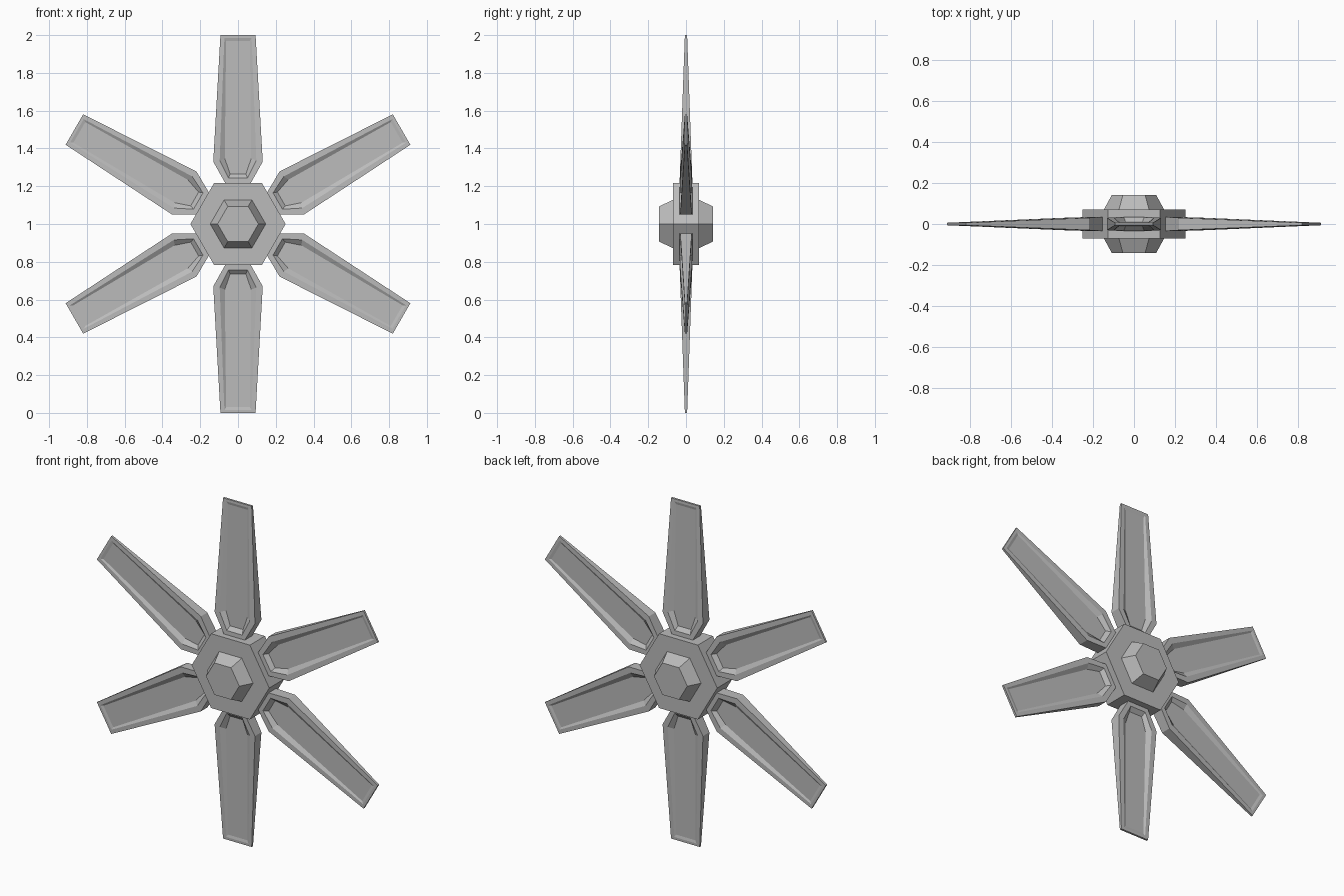
import bpy, bmesh
from math import pi, sin, cos, radians
from mathutils import Matrix

cube = bpy.data.objects.get("Cube")
if cube:
    bpy.data.objects.remove(cube)

grey = bpy.data.materials.new("metal_grey")
grey.use_nodes = True
colour = (0.5, 0.5, 0.5, 1)
grey.diffuse_color = colour
grey.node_tree.nodes["Principled BSDF"].inputs["Base Color"].default_value = colour

CENTRE = Matrix.Translation((0, 0, 1))


def finish(name, bm, matrix):
    bmesh.ops.recalc_face_normals(bm, faces=bm.faces)
    mesh = bpy.data.meshes.new(name)
    bm.to_mesh(mesh)
    bm.free()
    mesh.materials.append(grey)
    obj = bpy.data.objects.new(name, mesh)
    obj.matrix_world = matrix
    bpy.context.collection.objects.link(obj)


def loft(bm, rings):
    """Join successive closed rings of points with quads."""
    rings = [[bm.verts.new(p) for p in ring] for ring in rings]
    for a, b in zip(rings, rings[1:]):
        for i in range(len(a)):
            j = (i + 1) % len(a)
            bm.faces.new((a[i], a[j], b[j], b[i]))
    return rings


# Hub: hexagonal block with a tapered boss on both faces
def hexagon(radius, y):
    return [(radius * cos(k * pi / 3), y, radius * sin(k * pi / 3)) for k in range(6)]


bm = bmesh.new()
steps = [(0.108, -0.142), (0.147, -0.07), (0.252, -0.07)]
steps += [(r, -y) for r, y in reversed(steps)]
rings = loft(bm, [hexagon(r, y) for r, y in steps])
bm.faces.new(rings[0])
bm.faces.new(rings[-1])
finish("hub", bm, CENTRE)


# Blades: tapered outline with a sunken panel on both faces
def half_thickness(r):
    return 0.034 + (0.006 - 0.034) * (r - 0.22) / 0.78


def outline(profile, depth):
    right = [(w, depth * half_thickness(r), r) for w, r in profile]
    return right + [(-x, y, z) for x, y, z in reversed(right)]


OUTER = [(0.066, 0.214), (0.131, 0.33), (0.093, 1.0)]
INNER = [(0.05, 0.243), (0.097, 0.337), (0.072, 0.985)]
PANEL = [(0.042, 0.265), (0.07, 0.347), (0.063, 0.97)]

for n in range(6):
    bm = bmesh.new()
    rings = loft(bm, [outline(PANEL, -0.4), outline(INNER, -1), outline(OUTER, -1),
                      outline(OUTER, 1), outline(INNER, 1), outline(PANEL, 0.4)])
    bm.faces.new(rings[0])
    bm.faces.new(rings[-1])
    finish(f"blade_{n + 1}", bm, CENTRE @ Matrix.Rotation(radians(60 * n), 4, 'Y'))
